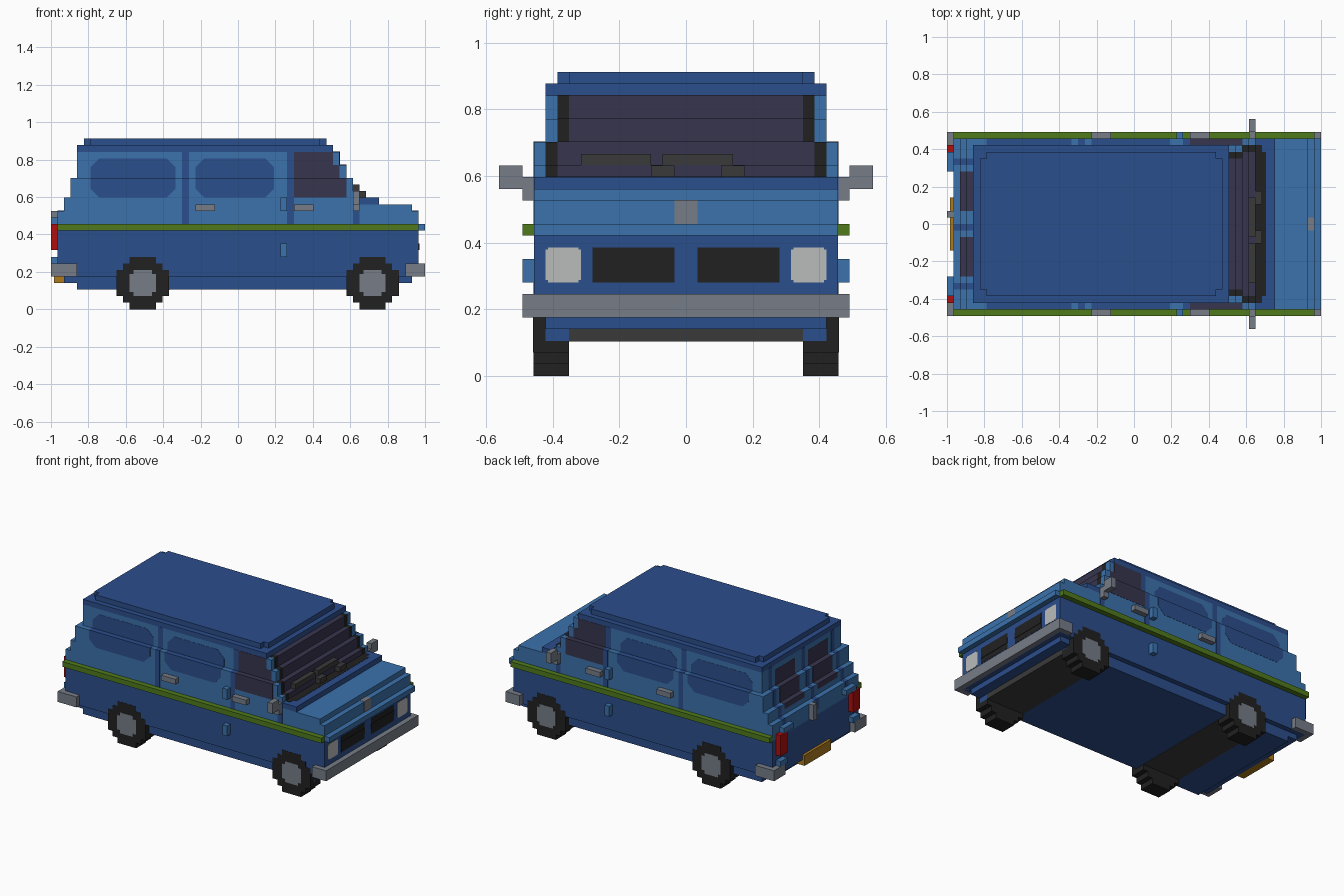
import bpy, bmesh

if "Cube" in bpy.data.objects:
    bpy.data.objects.remove(bpy.data.objects["Cube"])

U = 2 / 57      # one block; x runs 0..57 back to front, y is centred, z starts at 0
E = 0.04        # how far painted panels stand proud


def material(name, rgb):
    lin = [(c / 255 / 12.92) if c < 11 else ((c / 255 + 0.055) / 1.055) ** 2.4 for c in rgb]
    m = bpy.data.materials.new(name)
    m.use_nodes = True
    m.diffuse_color = (*lin, 1)
    bsdf = m.node_tree.nodes["Principled BSDF"]
    bsdf.inputs["Base Color"].default_value = (*lin, 1)
    bsdf.inputs["Roughness"].default_value = 0.8
    return m


DARK = material("dark blue", (43, 78, 140))
LIGHT = material("light blue", (59, 114, 172))
GREEN = material("green", (80, 122, 28))
GREY = material("grey", (118, 124, 135))
BLACK = material("black", (33, 33, 33))
CHAR = material("charcoal", (58, 58, 58))
GLASS = material("dark glass", (55, 53, 78))
LAMP = material("lamp white", (186, 188, 187))
RED = material("red", (176, 14, 14))
AMBER = material("amber", (172, 122, 30))


def finish(bm, name, mat):
    bmesh.ops.recalc_face_normals(bm, faces=bm.faces)
    me = bpy.data.meshes.new(name)
    bm.to_mesh(me)
    bm.free()
    me.materials.append(mat)
    ob = bpy.data.objects.new(name, me)
    bpy.context.collection.objects.link(ob)
    return ob


def add_prism(bm, pts, y0, y1):
    """Extrude an x-z outline along y."""
    rings = [[bm.verts.new((x * U - 1, y * U, z * U)) for x, z in pts] for y in (y0, y1)]
    bm.faces.new(rings[0])
    bm.faces.new(rings[1])
    n = len(pts)
    for i in range(n):
        j = (i + 1) % n
        bm.faces.new((rings[0][i], rings[0][j], rings[1][j], rings[1][i]))


def add_box(bm, x0, x1, y0, y1, z0, z1):
    add_prism(bm, [(x0, z0), (x1, z0), (x1, z1), (x0, z1)], y0, y1)


def boxes(name, mat, specs, mirror=False):
    """Boxes given as x0, x1, y0, y1, z0, z1; mirrored to the other side if asked."""
    bm = bmesh.new()
    for x0, x1, y0, y1, z0, z1 in specs:
        add_box(bm, x0, x1, y0, y1, z0, z1)
        if mirror:
            add_box(bm, x0, x1, -y1, -y0, z0, z1)
    return finish(bm, name, mat)


# Stepped body shell
boxes("lower_body", DARK, [(1, 56, -13, 13, 5, 12), (2, 55, -12, 12, 4, 5),
                           (4, 53, -12, 12, 3, 4)])
# Cabin layers: back x, front x, half width, bottom, top
cabin = [(3, 47, 13, 17, 18), (3, 46, 13, 18, 20), (4, 45, 12, 20, 22), (4, 44, 12, 22, 24)]
boxes("upper_body", LIGHT, [(a, b, -w, w, z0, z1) for a, b, w, z0, z1 in cabin]
      + [(1, 56, -13, 13, 12, 15), (2, 55, -13, 13, 15, 16), (2, 47, -13, 13, 16, 17)])
boxes("nose_trim", LIGHT, [(56, 57, -13, 13, 12, 13)])
boxes("cowl", DARK, [(46, 50, -13, 13, 16, 17)])
boxes("cowl_ledge", BLACK, [(46, 48.6, -11, 11, 16.9, 17 + E), (46, 48, -12, 12, 16.9, 17 + E)])
boxes("roof", DARK, [(4, 43, -12, 12, 24, 25), (5, 42, -10, 10, 25, 26), (6, 41, -11, 11, 25, 26)])
boxes("side_stripe", GREEN, [(1, 56, 13, 14, 12, 13)], True)

# Door seams on the sides and tailgate
seams = []
for x in (20, 36):
    seams += [(x, x + 1, -13 - E, 13 + E, 13, 20 + E), (x, x + 1, -12 - E, 12 + E, 20, 24)]
seams.append((46, 47, -13 - E, 13 + E, 13, 17))
for y in (-10, -1, 9):
    seams += [(1 - E, 3, y, y + 1, 13, 15 + E), (2 - E, 4, y, y + 1, 15, 17 + E),
              (3 - E, 5, y, y + 1, 17, 20 + E), (4 - E, 6, y, y + 1, 20, 24)]
boxes("door_seams", DARK, seams)

# Blue side windows with cut corners, wrapping over the ledge
bm = bmesh.new()
for x0, x1 in ((6, 19), (22, 34)):
    c = 1.4
    low = [(x0 + c, 17), (x1 - c, 17), (x1, 17 + c), (x1, 20 + E), (x0, 20 + E), (x0, 17 + c)]
    top = [(x0, 20), (x1, 20), (x1, 23 - c), (x1 - c, 23), (x0 + c, 23), (x0, 23 - c)]
    add_prism(bm, low, -13 - E, 13 + E)
    add_prism(bm, top, -12 - E, 12 + E)
finish(bm, "side_windows", DARK)

# Front door glass
boxes("front_door_windows", GLASS, [(37, 45, -13 - E, 13 + E, 17, 20 + E),
                                    (37, 44, -12 - E, 12 + E, 20, 22),
                                    (37, 43, -12 - E, 12 + E, 22, 24)])

# Windscreen and its black surround follow the cabin steps
boxes("windscreen_surround", BLACK,
      [(b - 2, b + E / 2, 1 - w, w - 1, z0, z1 + E / 2) for a, b, w, z0, z1 in cabin])
boxes("windscreen", GLASS,
      [(b - 2, b + E, 2 - w, w - 2, z0, z1 + E) for a, b, w, z0, z1 in cabin])
boxes("wipers", CHAR, [(46, 47, -9, -3, 18, 19), (46, 47, -2, 4, 18, 19),
                       (47, 48, -3, -1, 17, 18), (47, 48, 3, 5, 17, 18)])

# Tailgate windows
boxes("rear_windows", GLASS, [(2 - E, 4, 2, 8, 16, 17 + E), (3 - E, 5, 2, 8, 17, 20 + E),
                              (4 - E, 6, 2, 8, 20, 23)], True)

# Front face
boxes("headlights", LAMP, [(55, 56 + E, 9, 12, 8.2, 10.8), (55, 56 + E, 9.2, 11.8, 8, 11)], True)
boxes("grilles", BLACK, [(55, 56 + E, 1, 8, 8, 11), (55, 56 + 3 * E, 1, 8, 9, 10)], True)
boxes("front_badge", GREY, [(55, 56 + E, -1, 1, 13, 15 + E)])

# Bumpers
boxes("front_bumper", GREY, [(54, 57, -14, 14, 5, 7)])
boxes("rear_bumper_corners", GREY, [(0, 1, 10.5, 14, 5, 7), (1, 4, 13, 14, 5, 7)], True)

# Side fittings
boxes("door_handles", GREY, [(22, 25, 13, 14, 15, 16), (37, 40, 13, 14, 15, 16)], True)
boxes("side_catches", LIGHT, [(35, 36, 13, 14, 8, 10), (35, 36, 13, 14, 15, 17)], True)
boxes("wing_mirrors", GREY, [(46, 47, 13, 14, 15, 17), (46, 47, 14, 16, 16, 18)], True)

# Tail fittings
boxes("tail_lights", RED, [(0, 1, 10, 12, 9, 13)], True)
boxes("tail_trim", LIGHT, [(0, 1, 8, 11, 13, 14), (0, 1, 10, 12, 7, 8)], True)
boxes("tailgate_handle", GREY, [(0, 1, 1, 2, 12, 15)])
boxes("number_plate", AMBER, [(0.5, 2, -4, 4, 4, 6)])

# Wheels: stepped discs with grey hubs, joined by axle housings
for x, label in ((10, "rear"), (45, "front")):
    for s, side in ((1, "left"), (-1, "right")):
        ys = sorted((s * 10, s * (13 + E)))
        boxes(f"{label}_{side}_tyre", BLACK,
              [(x + i, x + 8 - i, *ys, j, 8 - j) for i, j in ((2, 0), (1, 1), (0, 2))])
        ys = sorted((s * 12, s * (13 + 2 * E)))
        boxes(f"{label}_{side}_hub", GREY,
              [(x + 2, x + 6, *ys, 2.6, 5.4), (x + 2.6, x + 5.4, *ys, 2, 6)])
    boxes(f"{label}_axle_housing", CHAR, [(x, x + 8 + E, -10, 10, 3 - E, 4)])
